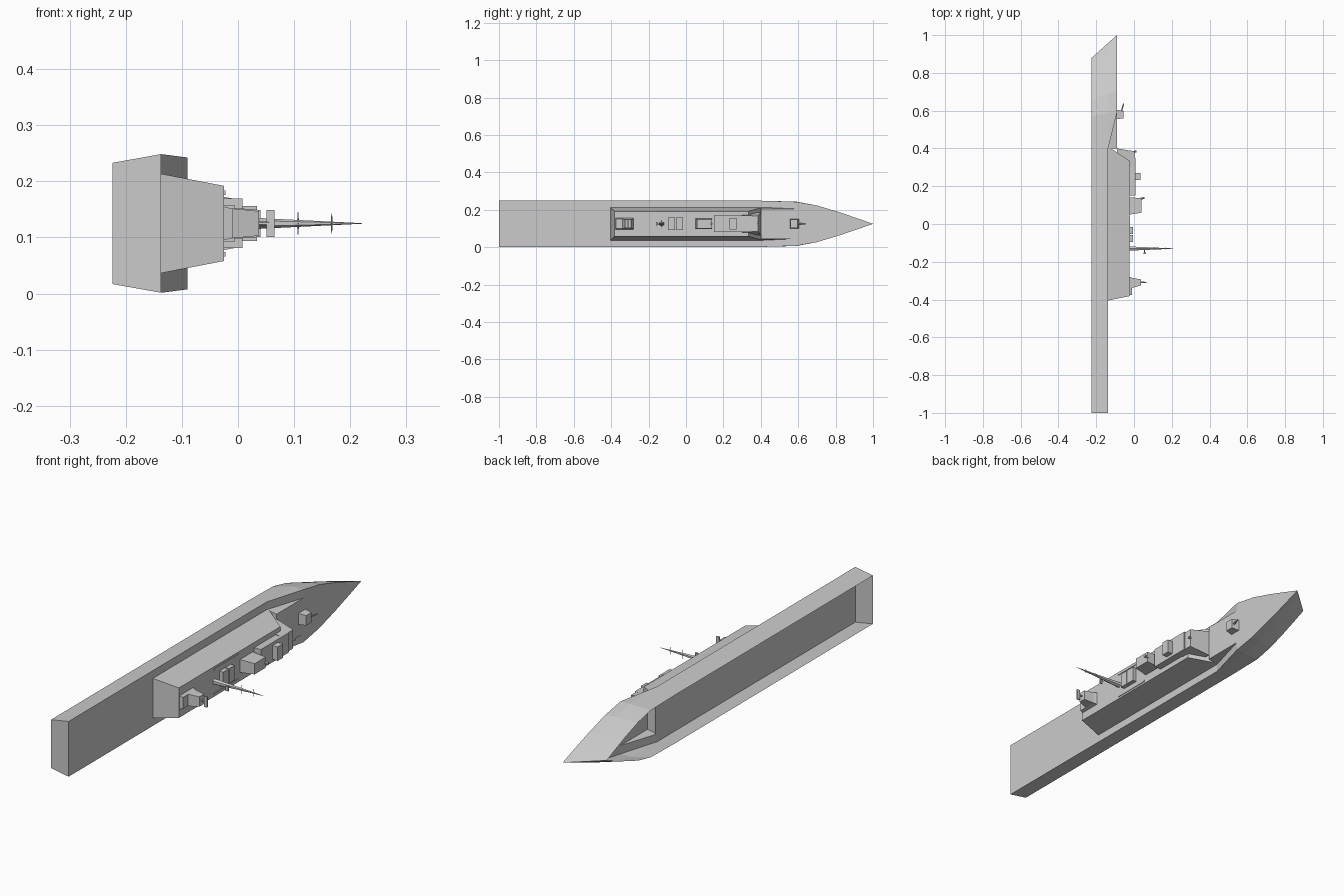
import bpy, bmesh, math
from mathutils import Vector

if "Cube" in bpy.data.objects:
    bpy.data.objects.remove(bpy.data.objects["Cube"])

ZC = 0.125            # ship lies on its side: +x is the ship's up, +y the bow
KEEL, DECK, FORE, ROOF = -0.224, -0.137, -0.09, -0.025


def finish(name, bm):
    bmesh.ops.remove_doubles(bm, verts=bm.verts, dist=1e-5)
    bmesh.ops.recalc_face_normals(bm, faces=bm.faces)
    me = bpy.data.meshes.new(name)
    bm.to_mesh(me)
    bm.free()
    ob = bpy.data.objects.new(name, me)
    bpy.context.collection.objects.link(ob)
    return ob


def block(name, x0, x1, ya, yb, h0, h1, zc=ZC):
    """Tapered block rising in x: ya/h0 = base y range and half width, yb/h1 = top."""
    bm = bmesh.new()
    rings = []
    for x, (p, q), h in ((x0, ya, h0), (x1, yb, h1)):
        rings.append([bm.verts.new((x, y, zc + s)) for y, s in
                      ((p, -h), (q, -h), (q, h), (p, h))])
    a, b = rings
    bm.faces.new(a)
    bm.faces.new(b)
    for i in range(4):
        j = (i + 1) % 4
        bm.faces.new((a[i], a[j], b[j], b[i]))
    return finish(name, bm)


def rod(name, p, q, r0, r1, sides=6):
    p, q = Vector(p), Vector(q)
    bm = bmesh.new()
    bmesh.ops.create_cone(bm, cap_ends=True, segments=sides, radius1=r0,
                          radius2=r1, depth=(q - p).length)
    rot = (q - p).to_track_quat('Z', 'Y').to_matrix()
    for v in bm.verts:
        v.co = rot @ v.co + (p + q) / 2
    return finish(name, bm)


# Hull shell, open underneath: bottom edge, knuckle and deck edge as (x, y, half width)
bottom = [(KEEL, y, h) for y, h in ((-1, .108), (.4, .108), (.57, .105), (.66, .085),
                                    (.75, .053), (.82, .025), (.88, 0))]
knuckle = [(DECK, y, h) for y, h in ((-1, .1235), (.4, .1235), (.59, .1185), (.69, .099),
                                     (.80, .062), (.89, .029), (.958, 0))]
edge = knuckle[:2] + [(FORE, y, h) for y, h in ((.59, .1175), (.70, .098),
                                                (.82, .062), (.92, .028), (1, 0))]
bm = bmesh.new()


def face(pts):
    clean = []
    for p in pts:
        if p not in clean:
            clean.append(p)
    if len(clean) > 2:
        bm.faces.new([bm.verts.new(p) for p in clean])


def pt(p, s):
    return (p[0], p[1], ZC + s * p[2])


step_low, step_top, step_end = (DECK, .4, .0885), (FORE, .4, .08), (FORE, .59, .08)
for s in (-1, 1):
    for lo, hi in ((bottom, knuckle), (knuckle, edge)):
        for i in range(6):
            face([pt(p, s) for p in (lo[i], lo[i + 1], hi[i + 1], hi[i])])
    # side ramp up to the foredeck and its inner wall
    face([pt(p, s) for p in (edge[1], edge[2], step_end, step_low)])
    face([pt(p, s) for p in (step_low, step_end, step_top)])
# stern plate, main deck, step and foredeck
face([pt(bottom[0], -1), pt(bottom[0], 1), pt(knuckle[0], 1), pt(knuckle[0], -1)])
face([pt(edge[0], -1), pt(edge[0], 1), pt(edge[1], 1), pt(step_low, 1),
      pt(step_low, -1), pt(edge[1], -1)])
for a, b in ((step_low, step_top), (step_top, step_end)):
    face([pt(a, -1), pt(a, 1), pt(b, 1), pt(b, -1)])
for i in range(2, 6):
    face([pt(edge[i], -1), pt(edge[i], 1), pt(edge[i + 1], 1), pt(edge[i + 1], -1)])
finish("hull", bm)

# Superstructure and bridge
block("superstructure", DECK, ROOF, (-.405, .41), (-.382, .335), .0885, .067)
block("aft_roof", ROOF, -.01, (-.378, -.28), (-.375, -.285), .03, .026)
block("bridge", FORE, .003, (.3, .40), (.3, .385), .06, .042)
block("bridge_house", ROOF, .008, (.15, .35), (.15, .35), .044, .044)
block("bridge_director", .0, .034, (.232, .27), (.232, .27), .031, .031)
rod("bridge_sensor", (.0, .385, ZC), (.012, .385, ZC), .006, .006)

# Forward funnel
block("forward_funnel", ROOF, .04, (.05, .14), (.06, .138), .029, .024)
rod("forward_funnel_sensor", (.035, .135, ZC), (.055, .137, ZC), .006, .006)

# Midship launchers with low side screens
for y in (-.077, -.034):
    block("launcher", ROOF, -.006, (y - .019, y + .019), (y - .019, y + .019), .033, .033)
for s in (-1, 1):
    block("side_screen", -.04, -.022, (-.135, .04), (-.135, .04), .004, .004, ZC + s * .055)

# Mast with cross yards
rod("mast", (-.03, -.13, ZC), (.221, -.13, ZC), .013, .0005)
for x, h in ((.107, .02), (.167, .018)):
    for s in (-1, 1):
        rod("yard", (x, -.13, ZC), (x, -.13, ZC + s * h), .002, .0005, 4)
        rod("yard", (x, -.13, ZC), (x, -.13 + s * .008, ZC), .002, .0005, 4)
rod("mast_arm", (.056, -.13, ZC), (.056, -.155, ZC), .003, .003, 4)
block("mast_radar", .051, .063, (-.16, -.152), (-.16, -.152), .01, .01)

# Aft tower with flat radar
block("aft_tower", -.015, .037, (-.34, -.285), (-.325, -.293), .027, .022)
rod("aft_radar_post", (.035, -.309, ZC), (.055, -.309, ZC), .004, .004)
block("aft_radar", .051, .065, (-.312, -.306), (-.312, -.306), .024, .024)

# Foredeck gun
block("gun_turret", FORE, -.055, (.555, .605), (.56, .597), .025, .022)
rod("gun_barrel", (-.068, .59, ZC), (-.055, .638, ZC), .0045, .0035)
